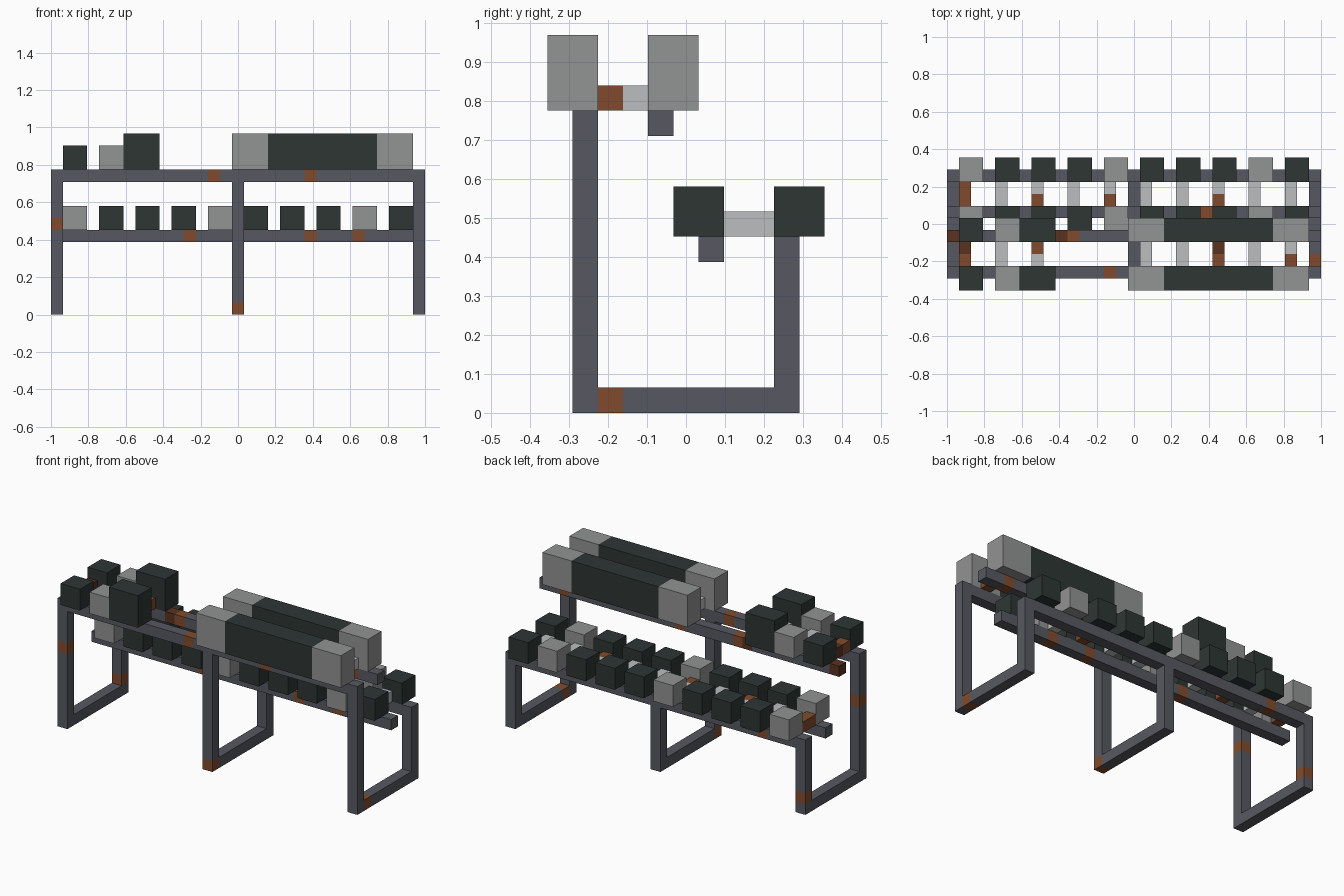
import bpy, bmesh
from mathutils import Vector

old = bpy.data.objects.get("Cube")
if old:
    bpy.data.objects.remove(old, do_unlink=True)

U = 2 / 31                                # edge of one block
ORIGIN = Vector((-15.5, -5.5, 0))         # grid corner, in blocks


def linear(c):
    c /= 255
    return c / 12.92 if c <= 0.04045 else ((c + 0.055) / 1.055) ** 2.4


def material(name, rgb):
    m = bpy.data.materials.new(name)
    col = [linear(c) for c in rgb] + [1]
    m.diffuse_color = col
    m.use_nodes = True
    bsdf = next(n for n in m.node_tree.nodes if n.type == 'BSDF_PRINCIPLED')
    bsdf.inputs["Base Color"].default_value = col
    bsdf.inputs["Roughness"].default_value = 0.8
    return m


STEEL = material("frame steel", (87, 89, 97))
RUST = material("rust", (129, 75, 45))
DARK_RUST = material("dark rust", (90, 50, 32))
BLACK = material("black rubber", (46, 54, 52))
GREY = material("grey iron", (146, 147, 147))
CHROME = material("bare handle metal", (187, 189, 191))


def block(name, start, size, base, axis=0, rust=(), dark=()):
    """Box on the block grid; cells listed along the axis become rusty."""
    bm = bmesh.new()
    bmesh.ops.create_cube(bm, size=1)
    for v in bm.verts:
        v.co = Vector([start[i] + (v.co[i] + 0.5) * size[i] for i in range(3)])
    normal = Vector([float(i == axis) for i in range(3)])
    # Cut the bar at both edges of each rusty cell
    for cut in sorted({c + d for c in (*rust, *dark) for d in (0, 1)}):
        if start[axis] < cut < start[axis] + size[axis]:
            bmesh.ops.bisect_plane(bm, geom=bm.verts[:] + bm.edges[:] + bm.faces[:],
                                   plane_co=normal * cut, plane_no=normal, dist=1e-5)
    for f in bm.faces:
        middle = f.calc_center_median()[axis]
        for slot, cells in ((1, rust), (2, dark)):
            if any(c - 0.01 < middle < c + 1.01 for c in cells):
                f.material_index = slot
    for v in bm.verts:
        v.co = (v.co + ORIGIN) * U
    mesh = bpy.data.meshes.new(name)
    bm.to_mesh(mesh)
    bm.free()
    for m in (base, RUST, DARK_RUST):
        mesh.materials.append(m)
    obj = bpy.data.objects.new(name, mesh)
    bpy.context.collection.objects.link(obj)
    return obj


# Three U-shaped stands: tall front leg, floor bar, short back leg
for side, x, front, floor, back in (("right", 0, [7], [], [1]),
                                    ("middle", 15, [0], [], []),
                                    ("left", 30, [], [2], [])):
    block(f"{side}_front_leg", (x, 1, 0), (1, 1, 11), STEEL, 2, front)
    block(f"{side}_floor_bar", (x, 2, 0), (1, 7, 1), STEEL, 1, floor)
    block(f"{side}_back_leg", (x, 9, 0), (1, 1, 6), STEEL, 2, back)

# Long rails
for name, y, z, rust, dark in (("upper_front_rail", 1, 11, [13, 21], []),
                               ("upper_back_rail", 4, 11, [10, 16, 28], [0, 9]),
                               ("lower_front_rail", 6, 6, [11, 21, 25], []),
                               ("lower_back_rail", 9, 6, [4], [])):
    block(name, (0, y, z), (31, 1, 1), STEEL, 0, rust, dark)


def dumbbell(name, x, y, z, width, colour, rust=(), dark=()):
    for end, dy in (("front", 0), ("back", 4)):
        block(f"{name}_{end}_weight", (x, y + dy, z), (width, 2, width), colour)
    block(f"{name}_handle", (x + (width == 3), y + 2, z), (1, 2, 1),
          CHROME, 1, rust, dark)


# Lower shelf: ten small dumbbells
lower_rust = {0: [7, 8], 2: [7], 4: [7], 7: [7]}
for i in range(10):
    dumbbell(f"lower_dumbbell_{i + 1}", 1 + 3 * i, 5, 7, 2,
             GREY if i in (0, 4, 8) else BLACK, lower_rust.get(i, ()))

# Upper shelf: two small and six large dumbbells
for i, (x, width, colour, rust, dark) in enumerate((
        (1, 2, BLACK, [2], [3]), (4, 2, GREY, [], []), (6, 3, BLACK, [3], []),
        (15, 3, GREY, [], []), (18, 3, BLACK, [], []), (21, 3, BLACK, [2], [3]),
        (24, 3, BLACK, [], []), (27, 3, GREY, [2], []))):
    dumbbell(f"upper_dumbbell_{i + 1}", x, 0, 12, width, colour, rust, dark)
